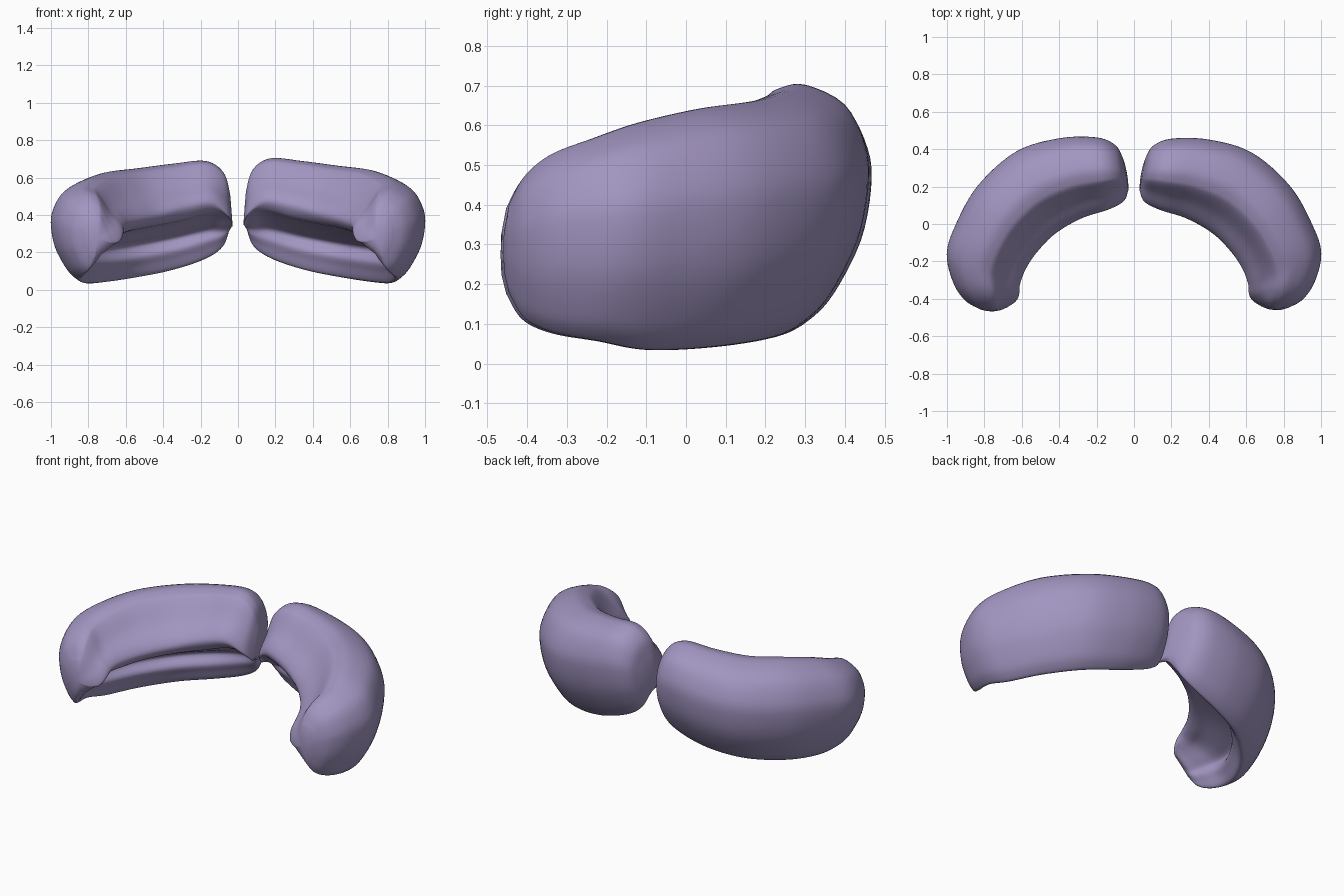
import bpy, bmesh
from mathutils import Vector

if "Cube" in bpy.data.objects:
    bpy.data.objects.remove(bpy.data.objects["Cube"])

# Stations along the pad: outer x, y, inner lip x, y, top z, lip z, rim z, hollow depth
STATIONS = [
    (.06, .35, .03, .18, .53, .35, .32, 0),
    (.10, .415, .055, .12, .64, .41, .235, .3),
    (.20, .455, .14, .075, .70, .47, .17, .75),
    (.40, .45, .28, .03, .685, .445, .11, 1),
    (.63, .38, .42, -.05, .66, .405, .07, 1),
    (.835, .20, .52, -.15, .64, .38, .045, 1),
    (.955, -.01, .58, -.24, .605, .36, .038, 1),
    (1.0, -.16, .61, -.32, .565, .34, .06, .8),
    (.965, -.31, .615, -.375, .525, .30, .08, .5),
    (.90, -.405, .635, -.41, .47, .265, .115, .2),
    (.82, -.45, .68, -.44, .40, .26, .18, 0),
]
# Cross-section: upper wall (height lip to top), outer wall and hollow (rim to top)
UPPER = [(0, 0), (.05, .22), (.2, .5), (.35, .86), (.44, .97), (.60, 1)]
OUTER = [(.85, .91), (.98, .73), (1, .56), (.94, .33), (.79, .11), (.68, .02), (.60, 0)]
HOLLOW = [(.54, .10), (.50, .19), (.56, .29), (.42, .36), (.22, .45), (.08, .485)]


def section(s):
    ox, oy, ix, iy, top, lip, rim, depth = s

    def at(u, z):
        return Vector((ix + (ox - ix) * u, iy + (oy - iy) * u, z))
    pts = [at(u, lip + h * (top - lip)) for u, h in UPPER]
    pts += [at(u, rim + h * (top - rim)) for u, h in OUTER]
    a, b = pts[-1], pts[0]
    for k, (u, h) in enumerate(HOLLOW):
        flat = a.lerp(b, (k + 1) / (len(HOLLOW) + 1))
        pts.append(flat.lerp(at(u, rim + h * (top - rim)), depth))
    return pts


def smooth(pts, steps, closed):
    """Resample points along a Catmull-Rom curve."""
    n, out = len(pts), []
    for i in range(n if closed else n - 1):
        p = [pts[(i + d) % n] if closed else pts[min(max(i + d, 0), n - 1)]
             for d in (-1, 0, 1, 2)]
        for k in range(steps):
            t = k / steps
            out.append(.5 * (2 * p[1] + (p[2] - p[0]) * t
                             + (2 * p[0] - 5 * p[1] + 4 * p[2] - p[3]) * t * t
                             + (3 * p[1] - p[0] - 3 * p[2] + p[3]) * t ** 3))
    return out if closed else out + [pts[-1]]


def build_pad(name, side, material):
    loops = [smooth(section(s), 4, True) for s in STATIONS]
    rails = [smooth(list(r), 6, False) for r in zip(*loops)]
    rings = list(zip(*rails))
    bm = bmesh.new()
    grid = [[bm.verts.new((p.x * side, p.y, p.z)) for p in ring] for ring in rings]
    n = len(grid[0])
    for a, b in zip(grid, grid[1:]):
        for j in range(n):
            k = (j + 1) % n
            bm.faces.new((a[j], a[k], b[k], b[j]))
    # Rounded end caps
    for ring, push in ((grid[0], Vector((-.008 * side, 0, 0))),
                       (grid[-1], Vector((0, -.015, 0)))):
        mid = sum((v.co for v in ring), Vector()) / n
        inner = [bm.verts.new(v.co.lerp(mid, .5) + push * .8) for v in ring]
        tip = bm.verts.new(mid + push)
        for j in range(n):
            k = (j + 1) % n
            bm.faces.new((ring[j], ring[k], inner[k], inner[j]))
            bm.faces.new((inner[j], inner[k], tip))
    bmesh.ops.recalc_face_normals(bm, faces=bm.faces[:])
    for f in bm.faces:
        f.smooth = True
    mesh = bpy.data.meshes.new(name)
    bm.to_mesh(mesh)
    bm.free()
    mesh.materials.append(material)
    obj = bpy.data.objects.new(name, mesh)
    bpy.context.collection.objects.link(obj)
    return obj


# Two mirrored hollow curved pads
lavender = bpy.data.materials.new("lavender")
lavender.diffuse_color = (.36, .30, .53, 1)
lavender.use_nodes = True
lavender.node_tree.nodes["Principled BSDF"].inputs["Base Color"].default_value = lavender.diffuse_color
build_pad("right_curved_pad", 1, lavender)
left = build_pad("left_curved_pad", -1, lavender)
left.scale = (1, 1.015, .98)
